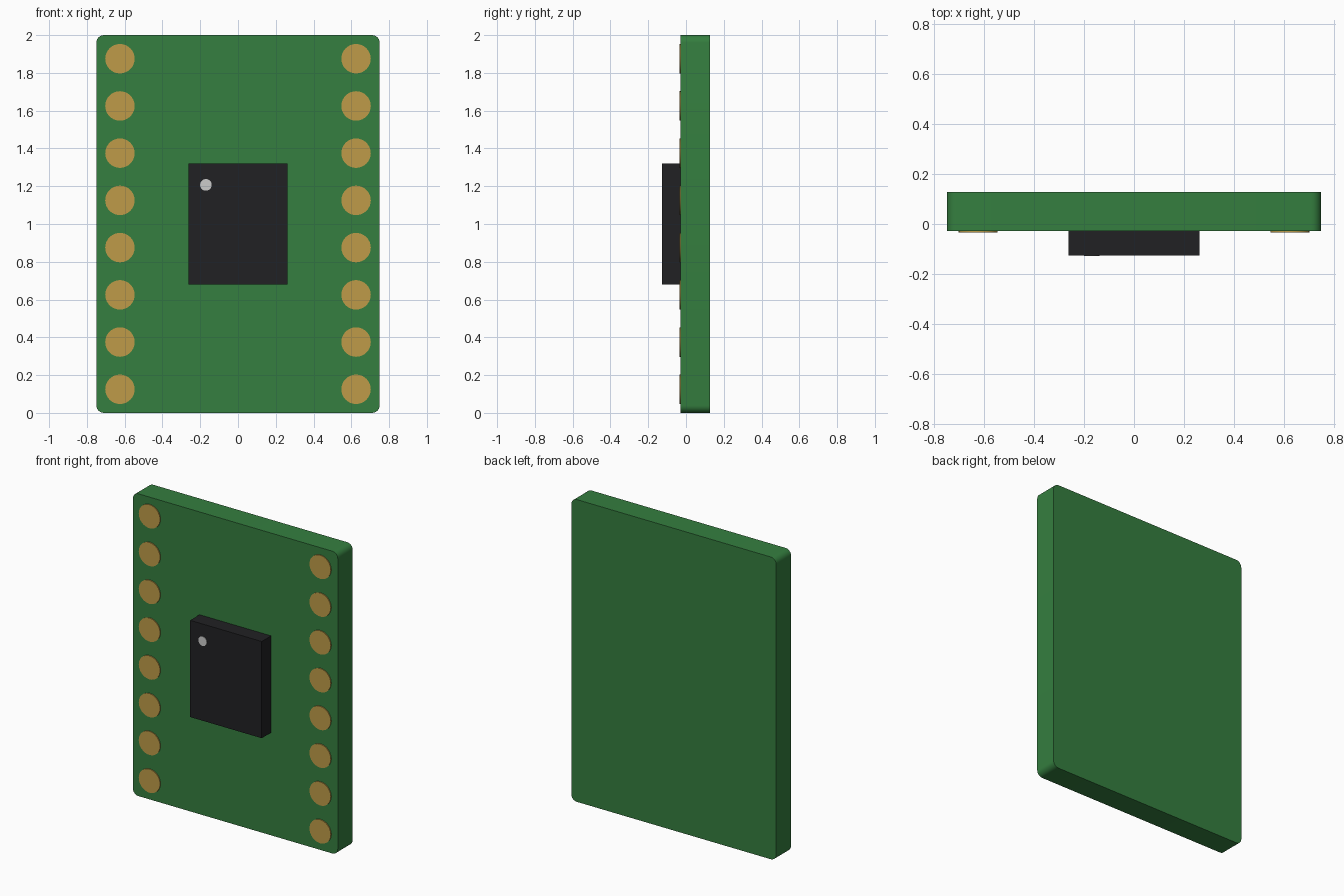
import bpy, math

if "Cube" in bpy.data.objects:
    bpy.data.objects.remove(bpy.data.objects["Cube"])

FACE = -0.028   # front plane of the board
BACK = 0.128


def material(name, rgb):
    m = bpy.data.materials.new(name)
    m.diffuse_color = (*rgb, 1)
    m.use_nodes = True
    m.node_tree.nodes["Principled BSDF"].inputs["Base Color"].default_value = m.diffuse_color
    return m


green = material("solder_mask", (0.035, 0.21, 0.05))
gold = material("gold", (0.52, 0.33, 0.065))
black = material("black_plastic", (0.015, 0.015, 0.017))
white = material("white_mark", (0.65, 0.65, 0.63))


def box(name, x, z, w, h, y0, y1, mat):
    bpy.ops.mesh.primitive_cube_add(size=1, location=(x, (y0 + y1) / 2, z))
    o = bpy.context.object
    o.name = name
    o.scale = (w, y1 - y0, h)
    bpy.ops.object.transform_apply(location=False, rotation=False, scale=True)
    o.data.materials.append(mat)
    return o


def disc(name, x, z, r, y0, y1, mat):
    bpy.ops.mesh.primitive_cylinder_add(vertices=32, radius=r, depth=y1 - y0,
                                        location=(x, (y0 + y1) / 2, z),
                                        rotation=(math.pi / 2, 0, 0))
    o = bpy.context.object
    o.name = name
    o.data.materials.append(mat)
    bpy.ops.object.shade_smooth_by_angle(angle=math.radians(30))
    return o


# Board with its four corner edges (those running front to back) rounded
board = box("board", 0, 1, 1.5, 2, FACE, BACK, green)
weights = board.data.attributes.new("bevel_weight_edge", 'FLOAT', 'EDGE')
for e in board.data.edges:
    a, b = (board.data.vertices[i].co for i in e.vertices)
    weights.data[e.index].value = 1.0 if abs(a.y - b.y) > 0.01 else 0.0
bevel = board.modifiers.new("rounded_corners", 'BEVEL')
bevel.limit_method = 'WEIGHT'
bevel.width = 0.04
bevel.segments = 6
bpy.context.view_layer.objects.active = board
bpy.ops.object.modifier_apply(modifier=bevel.name)
bpy.ops.object.shade_smooth_by_angle(angle=math.radians(30))

# Two columns of contact pads
for side, label in ((-1, "left"), (1, "right")):
    for i in range(8):
        disc(f"pad_{label}_{i + 1}", side * 0.625, 0.125 + 0.25 * i, 0.078,
             FACE - 0.006, FACE + 0.004, gold)

# Chip and its pin-one dot
box("chip", 0, 1, 0.524, 0.64, -0.126, FACE + 0.002, black)
disc("chip_dot", -0.17, 1.207, 0.031, -0.128, -0.12, white)
